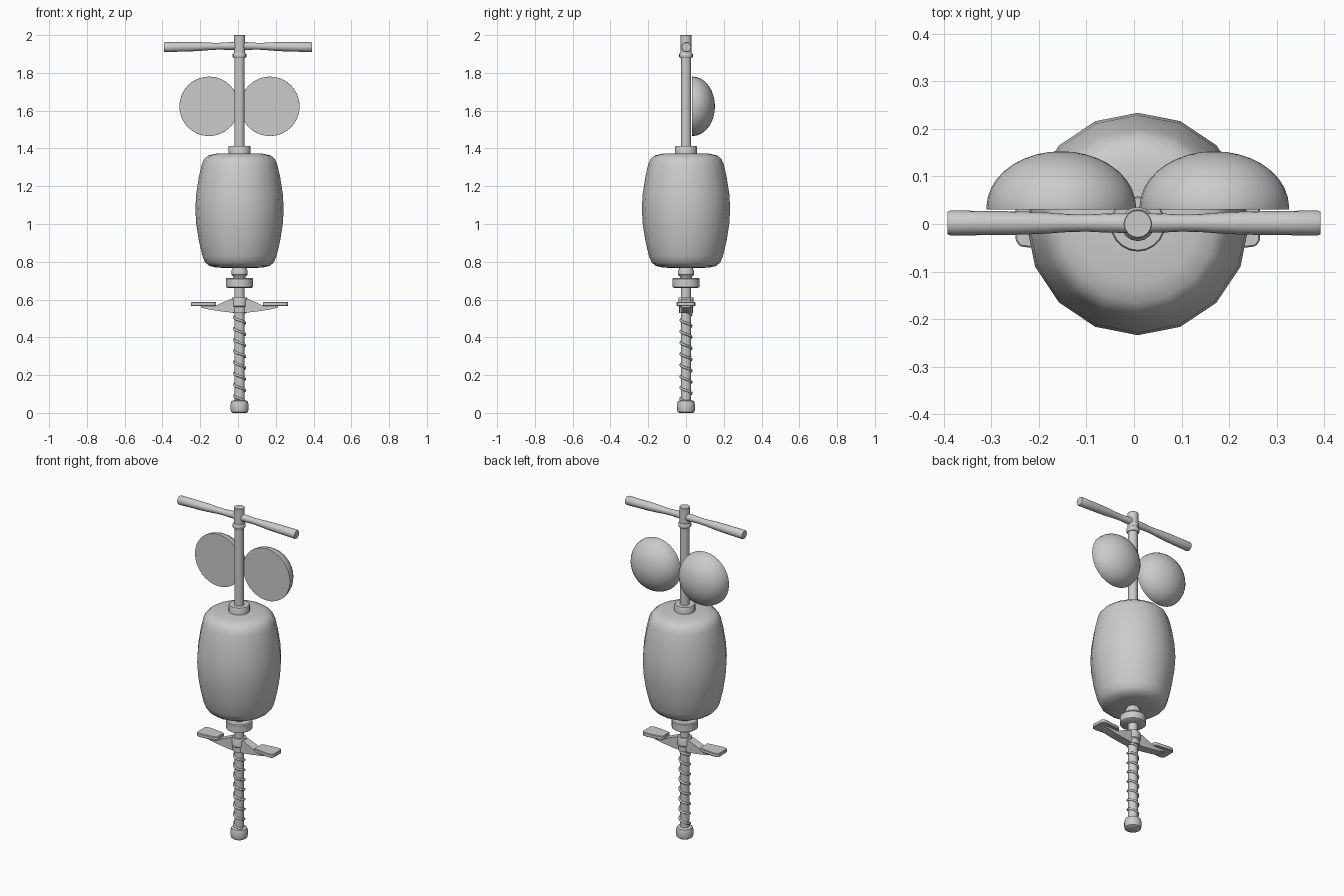
import bpy, bmesh, math
from mathutils import Matrix

if "Cube" in bpy.data.objects:
    bpy.data.objects.remove(bpy.data.objects["Cube"])

CX = 0.008  # the shaft sits slightly right of the bounding-box centre


def finish(name, bm, matrix=Matrix(), angle=40):
    bm.transform(matrix)
    bmesh.ops.recalc_face_normals(bm, faces=bm.faces)
    me = bpy.data.meshes.new(name)
    bm.to_mesh(me)
    bm.free()
    me.shade_smooth()
    me.set_sharp_from_angle(angle=math.radians(angle))
    ob = bpy.data.objects.new(name, me)
    bpy.context.collection.objects.link(ob)
    return ob


def lathe(name, profile, sides=16, matrix=Matrix.Translation((CX, 0, 0)), angle=40):
    """Closed solid of revolution from (radius, z) pairs."""
    bm = bmesh.new()
    rings = [[bm.verts.new((r * math.cos(2 * math.pi * i / sides),
                            r * math.sin(2 * math.pi * i / sides), z))
              for i in range(sides)] for r, z in profile]
    for a, b in zip(rings, rings[1:]):
        for i in range(sides):
            j = (i + 1) % sides
            bm.faces.new((a[i], a[j], b[j], b[i]))
    bm.faces.new(rings[0][::-1])
    bm.faces.new(rings[-1])
    return finish(name, bm, matrix, angle)


def prism(name, outline, depth, matrix, bevel=0.0):
    """Outline in local xy extruded along local z, centred."""
    bm = bmesh.new()
    f = bm.faces.new([bm.verts.new((x, y, -depth / 2)) for x, y in outline])
    ext = bmesh.ops.extrude_face_region(bm, geom=[f])
    bmesh.ops.translate(bm, vec=(0, 0, depth),
                        verts=[v for v in ext['geom'] if isinstance(v, bmesh.types.BMVert)])
    if bevel:
        bmesh.ops.bevel(bm, geom=bm.edges[:], offset=bevel, segments=1, affect='EDGES')
    return finish(name, bm, matrix, 30)


# Foot, lower shaft and collars
lathe("rubber_foot", [(0.036, 0), (0.045, 0.006), (0.048, 0.02), (0.048, 0.045),
                      (0.043, 0.062), (0.03, 0.067)])
lathe("lower_shaft", [(0.027, 0.05), (0.027, 0.78)])
lathe("lower_ring", [(0.064, 0.662), (0.072, 0.667), (0.072, 0.709), (0.067, 0.714)], 24)
lathe("body_neck", [(0.03, 0.712), (0.034, 0.724), (0.043, 0.733), (0.043, 0.752),
                    (0.036, 0.764), (0.036, 0.78)])

# Barrel body
lathe("body", [(0.06, 0.767), (0.12, 0.769), (0.16, 0.778), (0.182, 0.797), (0.196, 0.83),
               (0.215, 0.91), (0.229, 1.0), (0.234, 1.08), (0.229, 1.16), (0.215, 1.25),
               (0.2, 1.315), (0.188, 1.344), (0.165, 1.363), (0.125, 1.372), (0.05, 1.374)], 16)

# Upper shaft, collar and handle socket
lathe("body_collar", [(0.058, 1.365), (0.058, 1.408), (0.055, 1.413)], 20)
lathe("upper_shaft", [(0.027, 1.37), (0.027, 1.95)])
lathe("socket_ring", [(0.031, 1.878), (0.036, 1.884), (0.036, 1.9), (0.031, 1.906)])
lathe("handle_socket", [(0.03, 1.89), (0.03, 1.998), (0.028, 2.0)])

# Handlebar halves, drooping slightly to the ends
half_bar = [(0.021, 0), (0.02, 0.06), (0.018, 0.1), (0.019, 0.14), (0.0225, 0.19), (0.0245, 0.24),
            (0.0255, 0.32), (0.0265, 0.385), (0.024, 0.392)]
for side, s in (("left", -1), ("right", 1)):
    m = Matrix.Translation((0, 0.002, 1.943)) @ Matrix.Rotation(s * math.radians(91), 4, 'Y')
    lathe(side + "_handle", half_bar, 16, m)

# Half-dome discs behind the shaft, flat side to the front
dome = [(0.157, 0.0), (0.1575, 0.005)]
dome += [(0.157 * math.cos(t), 0.005 + 0.117 * math.sin(t))
         for t in (math.radians(a) for a in range(10, 90, 10))] + [(0.003, 0.122)]
for side, x in (("left", -0.153), ("right", 0.169)):
    m = Matrix.Translation((x, 0.031, 1.623)) @ Matrix.Rotation(-math.pi / 2, 4, 'X')
    lathe(side + "_dome", dome, 32, m)

# Footrest hub, arms and pedals
lathe("footrest_hub", [(0.036, 0.53), (0.036, 0.56), (0.041, 0.565), (0.041, 0.607), (0.038, 0.612)])
arm = [(0, 0.53), (0.05, 0.532), (0.1, 0.538), (0.16, 0.547), (0.205, 0.558), (0.205, 0.568),
       (0.125, 0.568), (0.085, 0.586), (0.045, 0.603), (0, 0.603)]
pedal = [(0.124, -0.032), (0.14, -0.04), (0.225, -0.05), (0.248, -0.047), (0.257, -0.035),
         (0.257, 0.035), (0.248, 0.047), (0.225, 0.05), (0.14, 0.04), (0.124, 0.032)]
for side, s in (("left", -1), ("right", 1)):
    flip = Matrix.Translation((CX, 0, 0)) @ Matrix.Diagonal((s, 1, 1, 1))
    prism(side + "_footrest_arm", arm, 0.05, flip @ Matrix.Rotation(math.pi / 2, 4, 'X'))
    prism(side + "_pedal", pedal, 0.022, flip @ Matrix.Translation((0, 0, 0.576)), 0.003)

# Coil spring
turns, per = 8, 16
cu = bpy.data.curves.new("spring", 'CURVE')
cu.dimensions = '3D'
cu.bevel_depth = 0.0065
cu.bevel_resolution = 1
cu.use_fill_caps = True
sp = cu.splines.new('POLY')
n = turns * per
sp.points.add(n)
for i, p in enumerate(sp.points):
    a = -2 * math.pi * i / per
    p.co = (CX + 0.029 * math.cos(a), 0.029 * math.sin(a), 0.06 + 0.475 * i / n, 1)
sp.use_smooth = True
bpy.context.collection.objects.link(bpy.data.objects.new("spring", cu))
